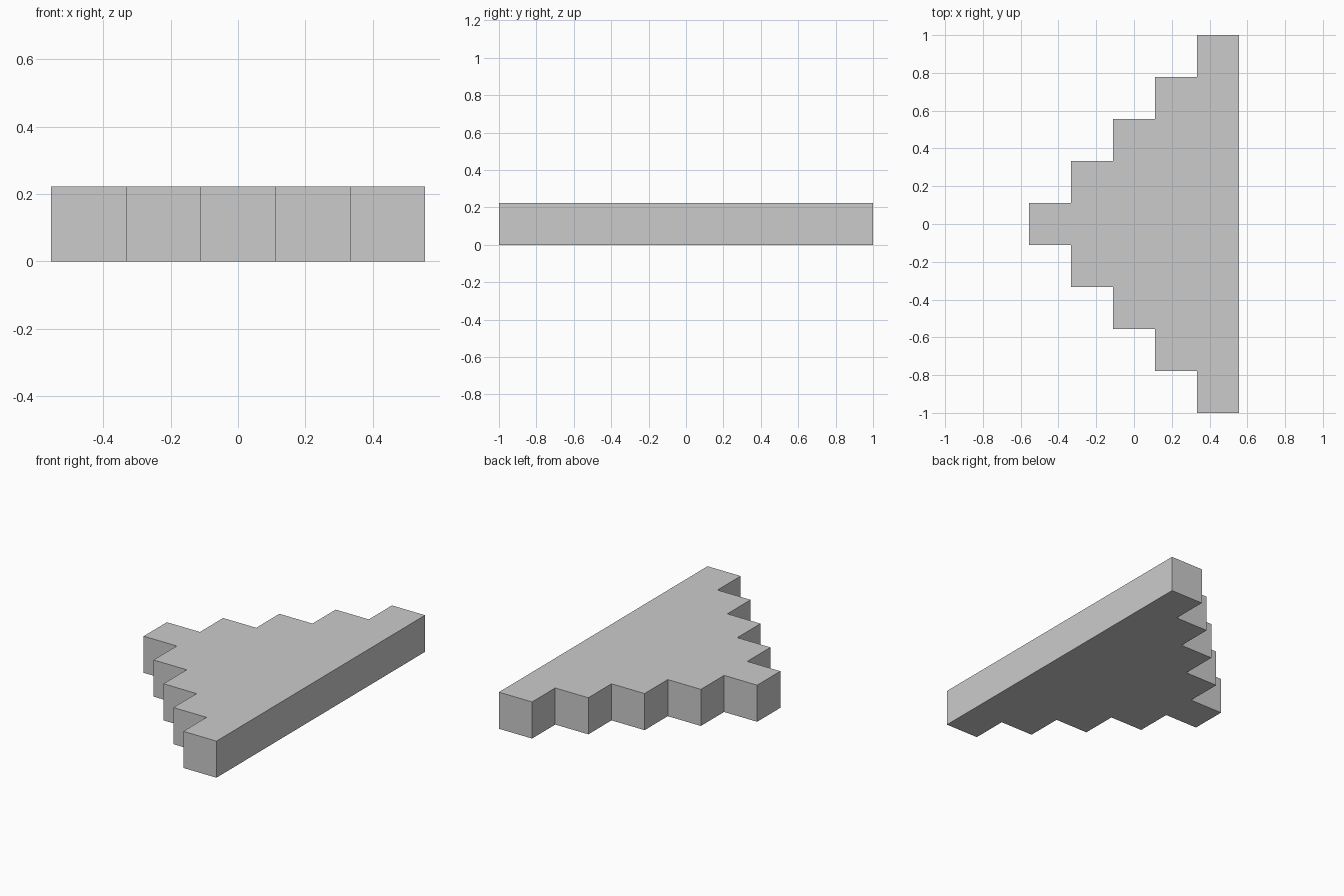
import bpy, bmesh

if "Cube" in bpy.data.objects:
    bpy.data.objects.remove(bpy.data.objects["Cube"])

U = 2 / 9      # one block unit
STEPS = 5      # rows from tip to long edge

# Half outline of the stepped triangle, from tip to long edge
half = []
for i in range(STEPS):
    y = (i + 0.5) * U
    half += [((i - STEPS / 2) * U, y), ((i + 1 - STEPS / 2) * U, y)]
outline = [(x, -y) for x, y in half] + half[::-1]

# Fill the mirrored outline and extrude it to one block high
bm = bmesh.new()
base = bm.faces.new([bm.verts.new((x, y, 0)) for x, y in outline])
top = bmesh.ops.extrude_face_region(bm, geom=[base], use_keep_orig=True)
for v in top["geom"]:
    if isinstance(v, bmesh.types.BMVert):
        v.co.z = U
bmesh.ops.recalc_face_normals(bm, faces=bm.faces)

mesh = bpy.data.meshes.new("stepped_triangle")
bm.to_mesh(mesh)
bm.free()

# Single light grey colour
grey = bpy.data.materials.new("light_grey")
grey.diffuse_color = (0.6, 0.6, 0.6, 1)
grey.use_nodes = True
grey.node_tree.nodes["Principled BSDF"].inputs["Base Color"].default_value = grey.diffuse_color
mesh.materials.append(grey)

slab = bpy.data.objects.new("stepped_triangle", mesh)
bpy.context.collection.objects.link(slab)
